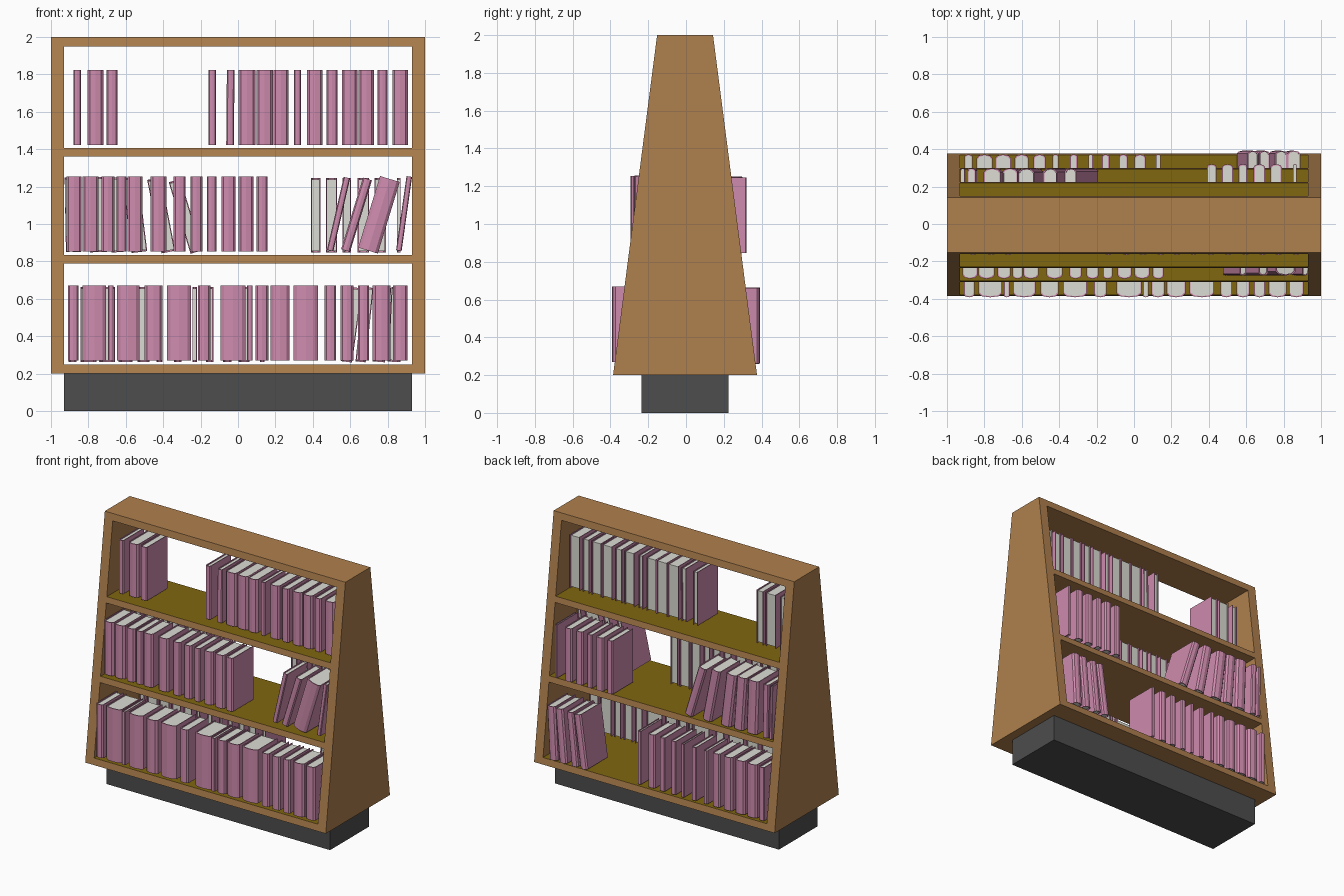
import bpy, bmesh, math
from mathutils import Matrix, Vector

if "Cube" in bpy.data.objects:
    bpy.data.objects.remove(bpy.data.objects["Cube"])


def material(name, rgb):
    m = bpy.data.materials.new(name)
    m.diffuse_color = (*rgb, 1)
    m.use_nodes = True
    m.node_tree.nodes["Principled BSDF"].inputs["Base Color"].default_value = m.diffuse_color
    return m


WOOD = material("wood", (0.43, 0.215, 0.075))
SHELF = material("shelf_surface", (0.22, 0.135, 0.005))
BASE = material("dark_base", (0.075, 0.075, 0.075))
COVER = material("book_cover", (0.62, 0.26, 0.42))
PAGES = material("paper", (0.72, 0.72, 0.66))
YC = -0.005


def finish(name, bm, mats):
    bmesh.ops.recalc_face_normals(bm, faces=bm.faces)
    me = bpy.data.meshes.new(name)
    bm.to_mesh(me)
    bm.free()
    for m in mats:
        me.materials.append(m)
    ob = bpy.data.objects.new(name, me)
    bpy.context.collection.objects.link(ob)
    return ob


def prism(bm, points, direction, mat=0):
    """Extrude a closed profile along a vector; returns its vertices."""
    bottom = [bm.verts.new(p) for p in points]
    top = [bm.verts.new(Vector(p) + Vector(direction)) for p in points]
    n = len(points)
    faces = [bm.faces.new(bottom), bm.faces.new(top)]
    for i in range(n):
        j = (i + 1) % n
        faces.append(bm.faces.new((bottom[i], bottom[j], top[j], top[i])))
    for f in faces:
        f.material_index = mat
    return bottom + top


def half_depth(z):
    return 0.381 - (z - 0.2) / 1.8 * 0.233


def slab(name, x0, x1, z0, z1, olive_top=False):
    """Board whose front and back follow the taper of the case."""
    a, b = half_depth(z0), half_depth(z1)
    bm = bmesh.new()
    prism(bm, [(x0, YC - a, z0), (x0, YC + a, z0), (x0, YC + b, z1), (x0, YC - b, z1)],
          (x1 - x0, 0, 0))
    bm.normal_update()
    if olive_top:
        for f in bm.faces:
            if all(abs(v.co.z - z1) < 1e-5 for v in f.verts):
                f.material_index = 1
    finish(name, bm, [WOOD, SHELF])


# Case: two sides, three shelves, top board
for side, x0 in (("left", -1.0), ("right", 0.93)):
    slab(side + "_side", x0, x0 + 0.07, 0.2, 2.0)
slab("bottom_shelf", -0.93, 0.93, 0.2, 0.25, True)
slab("middle_shelf", -0.93, 0.93, 0.79, 0.835, True)
slab("upper_shelf", -0.93, 0.93, 1.36, 1.405, True)
slab("top_board", -0.93, 0.93, 1.948, 2.0)

# Recessed plinth
bm = bmesh.new()
prism(bm, [(-0.93, -0.235, 0), (0.93, -0.235, 0), (0.93, 0.225, 0), (-0.93, 0.225, 0)], (0, 0, 0.2))
finish("plinth", bm, [BASE])


def book(bm, x, w, lean, spine_y, z, back, h=0.4, d=0.25):
    """Rounded-spine cover wrapped round a page block, leaning by degrees."""
    hw, t = w / 2, min(0.006, w * 0.16)
    bulge = min(0.02, w * 0.25)

    def arc(r, y0):
        return [(-r * math.cos(math.pi * i / 4),
                 y0 - bulge * math.sin(math.pi * i / 4), 0) for i in range(5)]
    outer, inner = arc(hw, bulge), arc(hw - t, bulge + t)
    cover = [(-hw, d, 0)] + outer + [(hw, d, 0), (hw - t, d, 0)] + inner[::-1] + [(-hw + t, d, 0)]
    verts = prism(bm, cover, (0, 0, h), 0)
    block = [(px, py, 0.008) for px, py, _ in inner] + [(hw - t, d - 0.01, 0.008), (-hw + t, d - 0.01, 0.008)]
    verts += prism(bm, block, (0, 0, h - 0.016), 1)
    turn = Matrix.Rotation(math.pi if back else 0, 4, 'Z')
    tilt = Matrix.Rotation(math.radians(lean), 4, 'Y')
    bmesh.ops.transform(bm, matrix=Matrix.Translation((x, spine_y, z)) @ tilt @ turn, verts=verts)


def row(name, spine_y, z, back, books):
    """Each book is (left, right[, lean]) measured at its foot."""
    bm = bmesh.new()
    for b in books:
        book(bm, (b[0] + b[1]) / 2, b[1] - b[0], b[2] if len(b) > 2 else 0, spine_y, z, back)
    finish(name, bm, [COVER, PAGES])


# Upper shelf: a single row facing the front
row("upper_books", -0.165, 1.423, False, [
    (-.88, -.84), (-.805, -.72), (-.703, -.645), (-.157, -.117), (-.063, -.022, 0.5),
    (.003, .094), (.098, .188), (.19, .27), (.30, .337), (.37, .452), (.473, .532),
    (.555, .638), (.645, .727), (.747, .80), (.825, .908)])

# Middle shelf: front row and its leaning group
row("middle_front_books", -0.293, 0.853, False, [
    (-.917, -.837), (-.832, -.745), (-.73, -.66), (-.65, -.596), (-.592, -.51), (-.468, -.382),
    (-.345, -.28), (-.254, -.19), (-.167, -.115), (-.088, -.013), (.003, .083), (.1, .158)])
row("middle_front_leaning_books", -0.275, 0.858, False, [
    (.475, .51, 13), (.55, .60, 17), (.64, .75, 17), (.845, .875, 8)])

# Middle shelf: back row
row("middle_back_books", 0.298, 0.85, True, [
    (-.92, -.90, -1), (-.885, -.84, -1), (-.79, -.70, -2), (-.675, -.595, -4),
    (-.57, -.485, -7), (-.41, -.335, -11), (-.255, -.19, -17)])
row("middle_back_right_books", 0.32, 0.847, True, [
    (.39, .44), (.47, .53), (.56, .605), (.64, .70), (.73, .79), (.85, .87)])

# Bottom shelf: front row
row("bottom_front_books", -0.392, 0.27, False, [
    (-.91, -.853), (-.832, -.705), (-.695, -.665), (-.647, -.527), (-.50, -.404),
    (-.38, -.25), (-.215, -.147), (-.093, .04), (.048, .078), (.093, .163), (.175, .275),
    (.297, .428), (.463, .525), (.548, .617), (.642, .70), (.72, .815), (.828, .907)])

# Bottom shelf: back row and its leaning group
row("bottom_back_books", 0.372, 0.263, True, [
    (-.907, -.863), (-.842, -.757), (-.742, -.658), (-.638, -.563), (-.537, -.472),
    (-.436, -.404), (-.342, -.303), (-.243, -.22), (-.172, -.132), (-.08, -.035),
    (.003, .062), (.117, .142)])
row("bottom_back_leaning_books", 0.392, 0.263, True, [
    (.55, .61, 8), (.628, .683, 6), (.72, .785, 5), (.80, .868, 3)])
